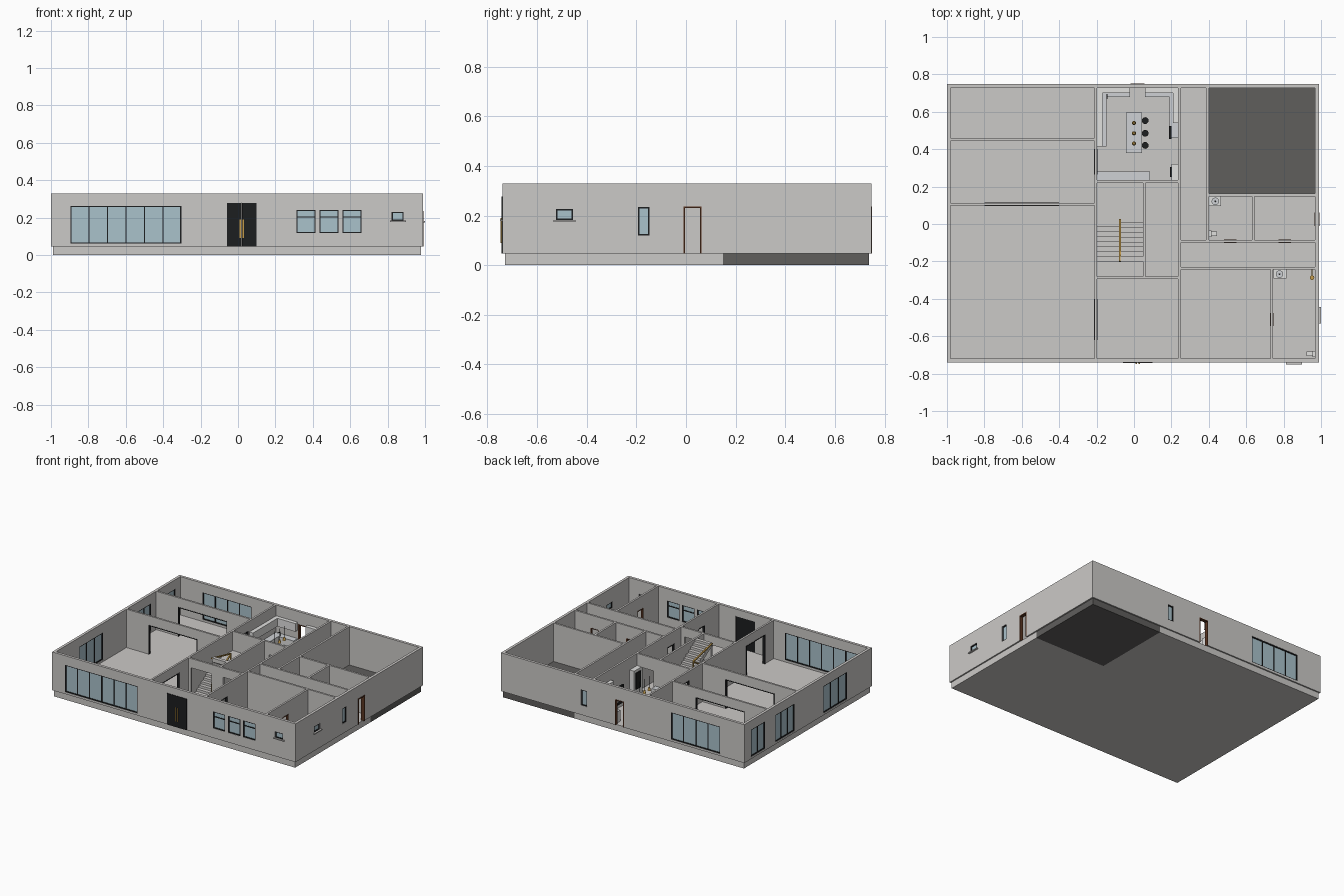
import bpy, bmesh, math
from mathutils import Matrix

if "Cube" in bpy.data.objects:
    bpy.data.objects.remove(bpy.data.objects["Cube"])


def mat(name, r, g, b):
    m = bpy.data.materials.new(name)
    m.diffuse_color = (r, g, b, 1)
    m.use_nodes = True
    m.node_tree.nodes["Principled BSDF"].inputs["Base Color"].default_value = m.diffuse_color
    return m


WALL = mat("warm_grey_plaster", 0.60, 0.585, 0.57)
DARK = mat("dark_concrete", 0.115, 0.112, 0.108)
GLASS = mat("pale_blue_glass", 0.40, 0.54, 0.60)
BLACK = mat("black_metal", 0.012, 0.013, 0.014)
GOLD = mat("gold", 0.55, 0.33, 0.07)
BROWN = mat("brown_wood", 0.10, 0.035, 0.015)
WHITE = mat("white_cabinet", 0.75, 0.75, 0.74)
STONE = mat("pale_stone", 0.62, 0.64, 0.66)

F, T = 0.047, 0.33          # floor level, wall top
DOOR, WIDE = 0.236, 0.262   # opening heads


def finish(name, material, bm):
    me = bpy.data.meshes.new(name)
    bmesh.ops.recalc_face_normals(bm, faces=bm.faces)
    bm.to_mesh(me)
    bm.free()
    me.materials.append(material)
    ob = bpy.data.objects.new(name, me)
    bpy.context.collection.objects.link(ob)
    return ob


def boxes(name, material, items):
    """items: (x0, x1, y0, y1, z0, z1)"""
    bm = bmesh.new()
    for x0, x1, y0, y1, z0, z1 in items:
        m = Matrix.Translation(((x0 + x1) / 2, (y0 + y1) / 2, (z0 + z1) / 2))
        m = m @ Matrix.Diagonal((x1 - x0, y1 - y0, z1 - z0, 1))
        bmesh.ops.create_cube(bm, size=1, matrix=m)
    return finish(name, material, bm)


def rounds(name, material, items, sides=20):
    """items: (x, y, z0, z1, r0, r1) upright cylinders or cones"""
    bm = bmesh.new()
    for x, y, z0, z1, r0, r1 in items:
        bmesh.ops.create_cone(bm, cap_ends=True, segments=sides, radius1=r0, radius2=r1,
                              depth=z1 - z0, matrix=Matrix.Translation((x, y, (z0 + z1) / 2)))
    ob = finish(name, material, bm)
    for p in ob.data.polygons:
        p.use_smooth = abs(p.normal.z) < 0.9
    return ob


def along(axis, a, b, c0, c1, z0, z1):
    return (a, b, c0, c1, z0, z1) if axis == 'x' else (c0, c1, a, b, z0, z1)


def wall(name, axis, c0, c1, a, b, openings=()):
    """Wall strip with rectangular openings (start, end, bottom, top)"""
    out, pos = [], a
    for s, e, z0, z1 in sorted(openings):
        out.append(along(axis, pos, s, c0, c1, F, T))
        out.append(along(axis, s, e, c0, c1, z1, T))
        if z0 > F:
            out.append(along(axis, s, e, c0, c1, F, z0))
        pos = e
    out.append(along(axis, pos, b, c0, c1, F, T))
    boxes(name, WALL, out)


def frame(name, material, axis, c0, c1, s, e, z0, z1, w, bottom=True):
    bars = [along(axis, s, s + w, c0, c1, z0, z1), along(axis, e - w, e, c0, c1, z0, z1),
            along(axis, s, e, c0, c1, z1 - w, z1)]
    if bottom:
        bars.append(along(axis, s, e, c0, c1, z0, z0 + w))
    boxes(name, material, bars)


def window(name, axis, c0, c1, s, e, z0, z1, panes=1, transom=None):
    mid, w = (c0 + c1) / 2, 0.006
    boxes(name + "_glass", GLASS, [along(axis, s, e, mid - .002, mid + .002, z0, z1)])
    frame(name + "_frame", BLACK, axis, c0 + .002, c1 - .002, s, e, z0, z1, w)
    bars = [along(axis, p - w / 2, p + w / 2, c0 + .004, c1 - .004, z0, z1)
            for p in [s + (e - s) * i / panes for i in range(1, panes)]]
    if transom:
        bars.append(along(axis, s, e, c0 + .004, c1 - .004, transom - w / 2, transom + w / 2))
    if bars:
        boxes(name + "_mullions", BLACK, bars)


# Floor slabs
X0, X1, Y0, Y1, W = -1.0, 0.988, -0.74, 0.748, 0.02
boxes("house_slab", WALL, [(-.99, .978, -.73, .15, 0, F), (-.99, .393, .15, .738, 0, F)])
boxes("garage_slab", DARK, [(.393, .978, .15, .738, 0, F)])

# Outer walls and their windows: (start, end, bottom, top, panes, transom)
sides = {
    "front": ('x', Y0, Y0 + W, X0, X1,
              [(-.895, -.303, .062, .262, 6, None), (.313, .414, .118, .242, 1, .203),
               (.436, .537, .118, .242, 1, .203), (.558, .66, .118, .242, 1, .203),
               (.822, .886, .185, .23, 1, None)], [(-.06, .10, F, .277)]),
    "back": ('x', Y1 - W, Y1, X0, X1,
             [(-.80, -.40, .062, .262, 4, None), (.285, .333, .118, .234, 1, None)],
             [(-.018, .056, F, DOOR)]),
    "left": ('y', X0, X0 + W, Y0 + W, Y1 - W,
             [(.505, .67, .062, .262, 2, None), (.16, .385, .062, .262, 3, None),
              (-.45, -.174, .062, .262, 3, None)], []),
    "right": ('y', X1 - W, X1, Y0 + W, Y1 - W,
              [(-.523, -.455, .182, .227, 1, None), (-.194, -.147, .12, .234, 1, None)],
              [(-.01, .062, F, DOOR)]),
}
for side, (ax, c0, c1, a, b, wins, doors) in sides.items():
    wall(side + "_wall", ax, c0, c1, a, b, [w[:4] for w in wins] + doors)
    for i, (s, e, z0, z1, panes, tr) in enumerate(wins):
        window(f"{side}_window_{i}", ax, c0, c1, s, e, z0, z1, panes, tr)
boxes("window_sills", WALL, [(.812, .898, -.75, Y0 + .01, .178, .185),
                             (X1 - .01, 1.0, -.533, -.445, .175, .182)])

# Entrance double door, and brown side and back door frames
boxes("entrance_door", BLACK, [(-.06, .0195, Y0 - .004, Y0 + .016, F, .277),
                               (.0205, .10, Y0 - .004, Y0 + .016, F, .277)])
boxes("entrance_handles", GOLD, [(x, x + .006, Y0 - .008, Y0 - .003, .09, .19) for x in (.009, .025)])
frame("back_door_frame", BROWN, 'x', Y1 - W - .002, Y1 + .002, -.018, .056, F, DOOR, .006, False)
frame("side_door_frame", BROWN, 'y', X1 - W - .002, X1 + .004, -.01, .062, F, DOOR, .006, False)

# Inner walls: axis, centre, start, end, openings (start, end, top, frame colour)
inner = [
    ('x', .452, -.98, -.212, [(-.80, -.40, WIDE, BLACK)]),
    ('x', .105, -.98, -.212, [(-.80, -.40, WIDE, BLACK)]),
    ('y', -.205, -.72, .728, [(-.62, -.40, WIDE, BLACK), (.265, .40, WIDE, BLACK)]),
    ('y', .243, -.72, .728, [(-.555, -.48, DOOR, BLACK), (-.20, -.12, DOOR, BLACK)]),
    ('y', .393, -.086, .728, []),
    ('x', .155, .40, .968, []),
    ('y', .637, -.086, .148, []),
    ('x', -.092, .25, .968, [(.27, .37, DOOR, WALL), (.48, .547, DOOR, BROWN), (.773, .84, DOOR, BROWN)]),
    ('x', -.237, .25, .968, []),
    ('y', .737, -.72, -.244, [(-.545, -.475, DOOR, BROWN)]),
    ('x', .227, -.198, .236, [(.10, .20, DOOR, WALL)]),
    ('y', .055, -.28, .22, []),
    ('x', -.287, -.198, .236, [(-.18, -.01, WIDE, WALL), (.085, .21, WIDE, WALL)]),
]
for i, (ax, c, a, b, ops) in enumerate(inner):
    wall(f"inner_wall_{i}", ax, c - .007, c + .007, a, b, [(s, e, F, t) for s, e, t, m in ops])
    for j, (s, e, t, m) in enumerate(ops):
        if m is not WALL:
            frame(f"inner_door_frame_{i}_{j}", m, ax, c - .009, c + .009, s, e, F, t, .005, False)


# Staircase: two flights of stepped profile joined by a half landing
def flight(name, x0, x1, ya, yb, za, zb, n=8):
    dy, dz = (yb - ya) / n, (zb - za) / n
    prof = [(ya, za)]
    for i in range(n):
        prof += [(ya + i * dy, za + (i + 1) * dz), (ya + (i + 1) * dy, za + (i + 1) * dz)]
    prof += [(yb, zb - dz - .012), (ya + dy, za)]
    bm = bmesh.new()
    face = bm.faces.new([bm.verts.new((x0, y, z)) for y, z in prof])
    ext = bmesh.ops.extrude_face_region(bm, geom=[face])
    bmesh.ops.translate(bm, vec=(x1 - x0, 0, 0),
                        verts=[v for v in ext["geom"] if isinstance(v, bmesh.types.BMVert)])
    finish(name, WALL, bm)


flight("lower_stairs", -.198, -.078, -.20, .01, F, .188)
flight("upper_stairs", -.072, .048, .01, -.20, .188, T - .003)
boxes("stair_landing", WALL, [(-.198, .048, .01, .22, .168, .188)])


# Sloping gold handrails with posts
def rail(name, x, ya, za, yb, zb):
    length, ang = math.hypot(yb - ya, zb - za), math.atan2(zb - za, yb - ya)
    bm = bmesh.new()
    m = Matrix.Translation((x, (ya + yb) / 2, (za + zb) / 2)) @ Matrix.Rotation(ang, 4, 'X')
    bmesh.ops.create_cube(bm, size=1, matrix=m @ Matrix.Diagonal((.010, length, .008, 1)))
    finish(name, GOLD, bm)


rail("lower_handrail", -.075, -.20, .13, .025, .272)
rail("upper_handrail", -.075, .025, .272, -.20, .322)
boxes("handrail_posts", GOLD, [(-.079, -.071, -.20, -.192, F, .13), (-.079, -.071, .017, .025, .188, .272)])

# Kitchen cabinets, worktops and wall units
runs = [(-.198, -.147, .415, .728), (-.147, -.022, .68, .728), (.06, .236, .68, .728),
        (.19, .236, .46, .68), (-.198, .085, .234, .28)]
boxes("kitchen_cabinets", WHITE, [(*r, F, .122) for r in runs])
boxes("kitchen_worktops", STONE, [(*r, .122, .129) for r in runs])
boxes("kitchen_wall_units", WHITE, [(-.198, -.168, .415, .728, .19, .25), (-.168, -.022, .70, .728, .19, .25),
                                    (.06, .236, .70, .728, .19, .25), (.208, .236, .54, .70, .19, .25)])
boxes("tall_cabinet", WHITE, [(.2, .236, .23, .32, F, .24)])
boxes("oven_and_panel", BLACK, [(.186, .2, .455, .525, .07, .20), (.192, .2, .25, .305, .10, .22)])
boxes("kitchen_tap", BLACK, [(-.146, -.141, .69, .695, .129, .16), (-.146, -.141, .668, .695, .156, .16)])

# Island with stools and pendant lamps
boxes("island_base", WHITE, [(-.036, .036, .388, .588, F, .122)])
boxes("island_top", STONE, [(-.043, .043, .38, .595, .122, .13)])
ys = (.42, .485, .553)
rounds("stool_seats", BLACK, [(.06, y, .103, .112, .018, .018) for y in ys])
rounds("stool_legs", BLACK, [(.06, y, F, .103, .004, .004) for y in ys], 8)
rounds("stool_feet", BLACK, [(.06, y, F, F + .004, .014, .014) for y in ys])
lamps = (.43, .485, .54)
rounds("pendant_shades", GOLD, [(0, y, .195, .217, .011, .006) for y in lamps])
rounds("pendant_cords", BLACK, [(0, y, .217, .30, .0015, .0015) for y in lamps], 6)

# Bathrooms: vanity with round basin, toilet, shower
boxes("vanities", WHITE, [(.402, .465, .095, .148, F, .12), (.745, .815, -.292, -.244, F, .12)])
basins = [(.435, .121), (.778, -.268)]
rounds("basins", STONE, [(x, y, .12, .133, .014, .02) for x, y in basins], 24)
rounds("basin_drains", BLACK, [(x, y, .133, .134, .005, .005) for x, y in basins], 12)
boxes("toilet_tanks", WHITE, [(.40, .415, -.07, -.036, F, .117), (.955, .968, -.712, -.678, F, .117)])
boxes("toilet_bowls", WHITE, [(.415, .445, -.065, -.041, F, .085), (.922, .955, -.707, -.683, F, .085)])
rounds("shower_head", GOLD, [(.952, -.287, .225, .229, .012, .012)])
boxes("shower_pipe", GOLD, [(.95, .954, -.287, -.244, .229, .233), (.95, .954, -.25, -.244, .12, .229)])
